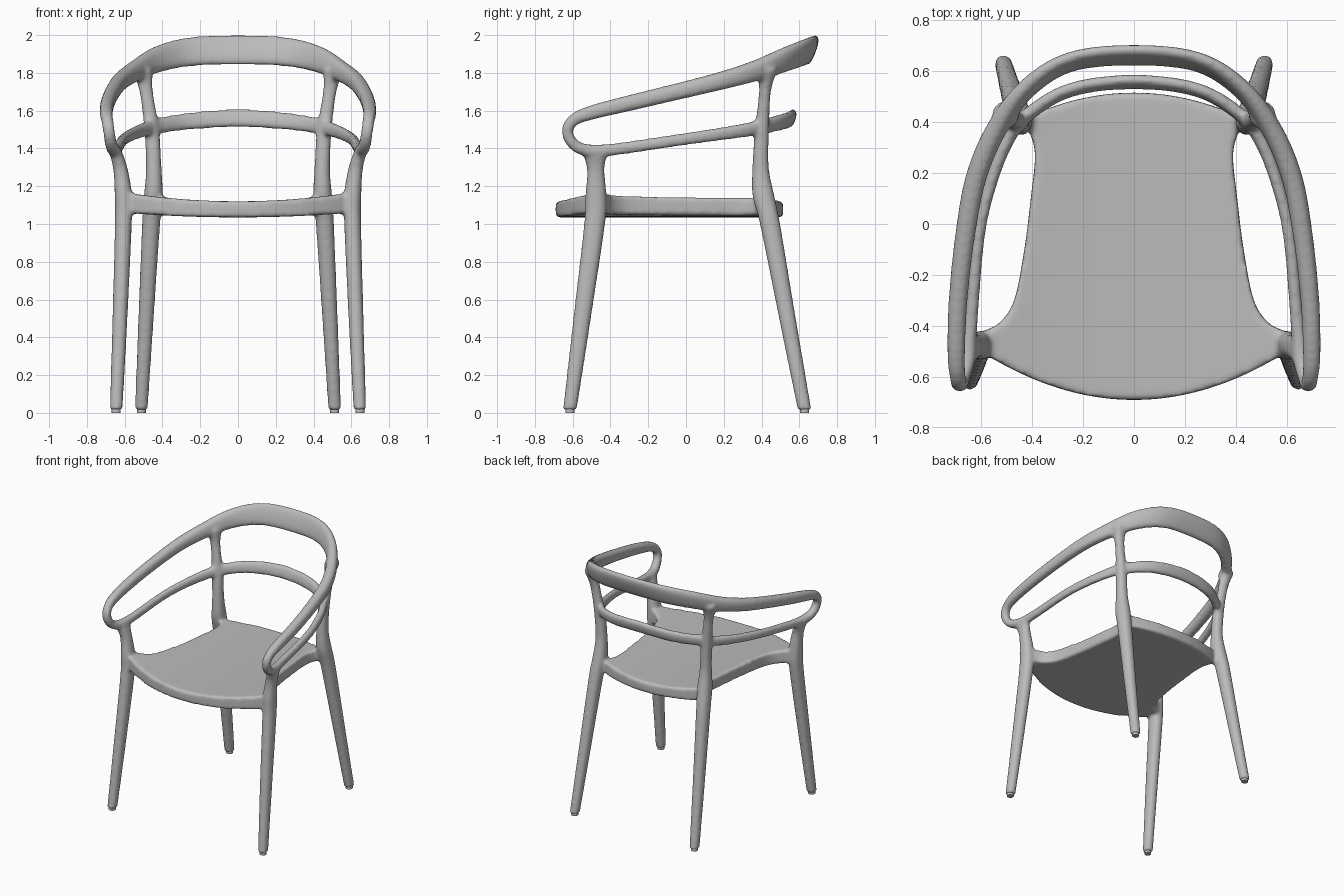
import bpy, bmesh
from math import cos, sin, pi, copysign
from mathutils import Vector

if "Cube" in bpy.data.objects:
    bpy.data.objects.remove(bpy.data.objects["Cube"])

grey = bpy.data.materials.new("matt grey")
grey.use_nodes = True
grey.diffuse_color = (0.5, 0.5, 0.5, 1)
grey.node_tree.nodes["Principled BSDF"].inputs["Base Color"].default_value = (0.5, 0.5, 0.5, 1)


def spline(points, t):
    """Catmull-Rom value at t (in point units) on an open list of tuples."""
    last = len(points) - 1
    i = min(int(t), last - 1)
    f = t - i
    a, b, c, d = (points[min(max(k, 0), last)] for k in range(i - 1, i + 3))
    return [0.5 * (2 * q + (r - p) * f + (2 * p - 5 * q + 4 * r - s) * f ** 2
                   + (3 * q - p - 3 * r + s) * f ** 3) for p, q, r, s in zip(a, b, c, d)]


def oval(steps, power):
    """Rounded section in the unit square."""
    for k in range(steps):
        a = 2 * pi * k / steps
        yield [copysign(abs(v) ** power, v) for v in (cos(a), sin(a))]


def skin(bm, rings, closed):
    """Join rings of vertices into a tube."""
    n = len(rings[0])
    pairs = list(zip(rings, rings[1:] + rings[:1]))
    for a, b in pairs if closed else pairs[:-1]:
        for k in range(n):
            bm.faces.new((a[k], a[(k + 1) % n], b[(k + 1) % n], b[k]))
    if not closed:
        bm.faces.new(rings[0])
        bm.faces.new(rings[-1])


def leg(bm, points, side):
    """Tapered leg with level sections: x, y, z, half width, half depth."""
    rings = []
    for k in range(8 * (len(points) - 1) + 1):
        x, y, z, rx, ry = spline(points, k / 8)
        rings.append([bm.verts.new((side * (x + rx * u), y + ry * v, z)) for u, v in oval(24, 0.9)])
    skin(bm, rings, False)


def rail_loop(bm, half):
    """Closed loop: back rail, arms, front bends and lower rail in one sweep."""
    mirror = [(-p[0],) + p[1:] for p in half[-2:0:-1]]
    loop = half + mirror
    n = len(loop)
    padded = loop[-2:] + loop + loop[:3]
    samples = [spline(padded, 2 + k / 8) for k in range(8 * n)]
    rings = []
    for k, (x, y, z, w, h) in enumerate(samples):
        before, after = samples[k - 1], samples[(k + 1) % len(samples)]
        along = (Vector(after[:3]) - Vector(before[:3])).normalized()
        back = max(y, 0)
        out = Vector((x, back, -0.55 * back ** 2))
        out = (out - along * out.dot(along)).normalized()
        up = along.cross(out)
        rings.append([bm.verts.new(Vector((x, y, z)) + out * w * u + up * h * v)
                      for u, v in oval(24, 0.8)])
    skin(bm, rings, True)


def seat(bm, edge, front, rear):
    """Dished slab: bowed front and back, waisted sides."""
    grid = bmesh.ops.create_grid(bm, x_segments=32, y_segments=40, size=1)["verts"]
    for v in grid:
        u, t = v.co.x, (v.co.y + 1) / 2
        ex, ey = spline(edge, t * (len(edge) - 1))
        bow = (front + (rear - front) * t - ey) * (1 - u * u)
        x = u * ex
        v.co = (x, ey + bow, 1.035 + 0.07 * x * x)
    faces = list({f for v in grid for f in v.link_faces})
    top = bmesh.ops.extrude_face_region(bm, geom=faces, use_keep_orig=True)["geom"]
    for v in top:
        if isinstance(v, bmesh.types.BMVert):
            v.co.z += 0.085 + 0.06 * v.co.x ** 2


def make_object(name, bm):
    bmesh.ops.recalc_face_normals(bm, faces=bm.faces)
    mesh = bpy.data.meshes.new(name)
    bm.to_mesh(mesh)
    bm.free()
    mesh.materials.append(grey)
    ob = bpy.data.objects.new(name, mesh)
    bpy.context.collection.objects.link(ob)
    return ob


# Outlines and paths for the +x half
front_leg = [(0.645, -0.615, 0.015, 0.034, 0.037), (0.625, -0.55, 0.5, 0.04, 0.047),
             (0.607, -0.484, 1.0, 0.045, 0.056), (0.607, -0.477, 1.15, 0.046, 0.056),
             (0.622, -0.478, 1.29, 0.039, 0.047), (0.65, -0.485, 1.39, 0.034, 0.07)]
rear_leg = [(0.512, 0.628, 0.015, 0.034, 0.037), (0.487, 0.537, 0.5, 0.041, 0.045),
            (0.46, 0.445, 1.0, 0.048, 0.054), (0.448, 0.41, 1.15, 0.05, 0.058),
            (0.446, 0.395, 1.3, 0.041, 0.044), (0.457, 0.402, 1.5, 0.04, 0.038),
            (0.486, 0.418, 1.7, 0.036, 0.032), (0.505, 0.43, 1.82, 0.055, 0.055)]
rails = [(0, 0.662, 1.922, 0.027, 0.084), (0.25, 0.635, 1.912, 0.029, 0.08),
         (0.42, 0.53, 1.873, 0.034, 0.07), (0.54, 0.37, 1.812, 0.04, 0.056),
         (0.62, 0.18, 1.757, 0.041, 0.048), (0.663, -0.05, 1.7, 0.039, 0.044),
         (0.69, -0.3, 1.64, 0.037, 0.042), (0.697, -0.5, 1.59, 0.035, 0.038),
         (0.692, -0.595, 1.55, 0.032, 0.032), (0.683, -0.628, 1.49, 0.031, 0.03),
         (0.672, -0.595, 1.422, 0.032, 0.03), (0.655, -0.52, 1.39, 0.034, 0.032),
         (0.64, -0.38, 1.395, 0.027, 0.032), (0.61, -0.05, 1.443, 0.025, 0.032),
         (0.565, 0.15, 1.472, 0.025, 0.034), (0.5, 0.32, 1.498, 0.026, 0.038),
         (0.42, 0.425, 1.52, 0.026, 0.042), (0.25, 0.525, 1.545, 0.025, 0.046),
         (0, 0.557, 1.56, 0.024, 0.049)]
seat_edge = [(0.6, -0.5), (0.6, -0.43), (0.53, -0.39), (0.47, -0.3), (0.43, -0.1),
             (0.405, 0.1), (0.388, 0.27), (0.41, 0.36), (0.44, 0.41)]

# One-piece moulded frame, blended where the parts meet
bm = bmesh.new()
seat(bm, seat_edge, -0.69, 0.515)
rail_loop(bm, rails)
for side in (1, -1):
    leg(bm, front_leg, side)
    leg(bm, rear_leg, side)
frame = make_object("moulded_chair_frame", bm)
blend = frame.modifiers.new("blend", 'REMESH')
blend.mode = 'VOXEL'
blend.voxel_size = 0.011
blend.use_smooth_shade = True
soften = frame.modifiers.new("soften", 'SMOOTH')
soften.factor = 0.5
soften.iterations = 10

# Foot glides
for name, path in (("front", front_leg), ("rear", rear_leg)):
    for label, side in (("left", 1), ("right", -1)):
        bm = bmesh.new()
        x, y = path[0][:2]
        glide = [(x, y, 0, 0.024, 0.024), (x, y, 0.04, 0.024, 0.024)]
        leg(bm, glide, side)
        make_object(f"{name}_{label}_glide", bm)
